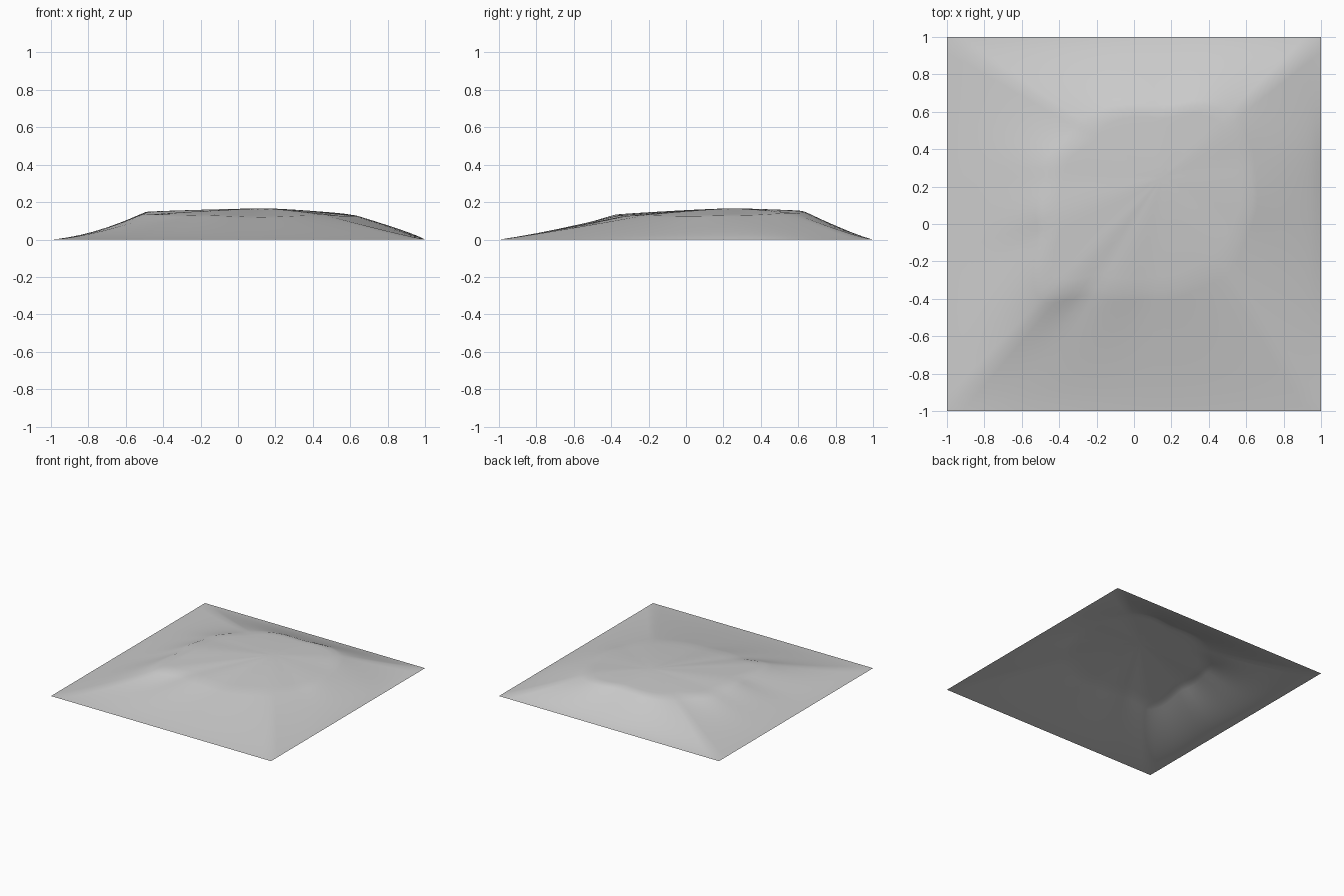
import bpy, bmesh, math

cube = bpy.data.objects.get("Cube")
if cube:
    bpy.data.objects.remove(cube, do_unlink=True)

SUMMIT = (0.15, 0.25, 0.167)
SIDE_STEPS = 24      # border points per side
TOP_RINGS = 8        # rings from summit to plateau rim
SLOPE_RINGS = 14     # rings from rim to border

# Plateau rim: x, y, height, steepness of the slope below it
RIM = [
    (-0.47, -0.36, 0.135, 1.5), (-0.2, -0.34, 0.13, 1.2),
    (0.12, -0.36, 0.12, 1.1), (0.42, -0.25, 0.13, 1.1),
    (0.6, 0, 0.125, 0.9), (0.62, 0.3, 0.13, 0.85),
    (0.5, 0.58, 0.143, 1.2), (0.15, 0.61, 0.155, 1.15),
    (-0.25, 0.5, 0.148, 1.3), (-0.45, 0.28, 0.143, 1.4),
    (-0.48, 0, 0.15, 1.6),
]


def polar(x, y):
    dx, dy = x - SUMMIT[0], y - SUMMIT[1]
    return math.atan2(dy, dx) % math.tau, math.hypot(dx, dy)


rim_polar = sorted((*polar(x, y), z, p) for x, y, z, p in RIM)


def rim_at(angle):
    """Distance, height and steepness of the rim in one direction."""
    count = len(rim_polar)
    for i in range(count):
        a, b = rim_polar[i], rim_polar[(i + 1) % count]
        span = (b[0] - a[0]) % math.tau
        offset = (angle - a[0]) % math.tau
        if offset <= span:
            t = offset / span
            t = t * t * (3 - 2 * t)
            return [u + (v - u) * t for u, v in zip(a[1:], b[1:])]


# Square border, counter-clockwise
border = []
for k in range(4):
    c, s = round(math.cos(k * math.pi / 2)), round(math.sin(k * math.pi / 2))
    for i in range(SIDE_STEPS):
        u = -1 + 2 * i / SIDE_STEPS
        border.append((c * u + s, s * u - c))

# Hill surface: rings spreading from the summit to the border
bm = bmesh.new()
summit = bm.verts.new(SUMMIT)
columns = []
for bx, by in border:
    angle, reach = polar(bx, by)
    radius, height, power = rim_at(angle)
    split = radius / reach
    column = []
    for j in range(1, TOP_RINGS + SLOPE_RINGS + 1):
        if j <= TOP_RINGS:
            r = j / TOP_RINGS
            t = split * r
            z = SUMMIT[2] + (height - SUMMIT[2]) * r ** 1.3
        else:
            r = (j - TOP_RINGS) / SLOPE_RINGS
            t = split + (1 - split) * r
            z = height * (1 - r) ** power
        column.append(bm.verts.new((SUMMIT[0] + (bx - SUMMIT[0]) * t,
                                    SUMMIT[1] + (by - SUMMIT[1]) * t, z)))
    columns.append(column)

for i, left in enumerate(columns):
    right = columns[(i + 1) % len(columns)]
    bm.faces.new((summit, left[0], right[0]))
    for j in range(len(left) - 1):
        bm.faces.new((left[j], left[j + 1], right[j + 1], right[j]))

# Soften the creases while keeping the border fixed
inner = [v for v in bm.verts if not v.is_boundary]
bmesh.ops.smooth_vert(bm, verts=inner, factor=0.4, use_axis_z=True)

mesh = bpy.data.meshes.new("terrain_hill")
bm.to_mesh(mesh)
bm.free()
hill = bpy.data.objects.new("terrain_hill", mesh)
bpy.context.collection.objects.link(hill)

# Plain grey ground
grey = bpy.data.materials.new("light_grey")
grey.use_nodes = True
colour = (0.6, 0.6, 0.6, 1)
grey.diffuse_color = colour
grey.node_tree.nodes["Principled BSDF"].inputs["Base Color"].default_value = colour
mesh.materials.append(grey)

bpy.ops.object.select_all(action="DESELECT")
hill.select_set(True)
bpy.context.view_layer.objects.active = hill
bpy.ops.object.shade_smooth_by_angle(angle=math.radians(30))
